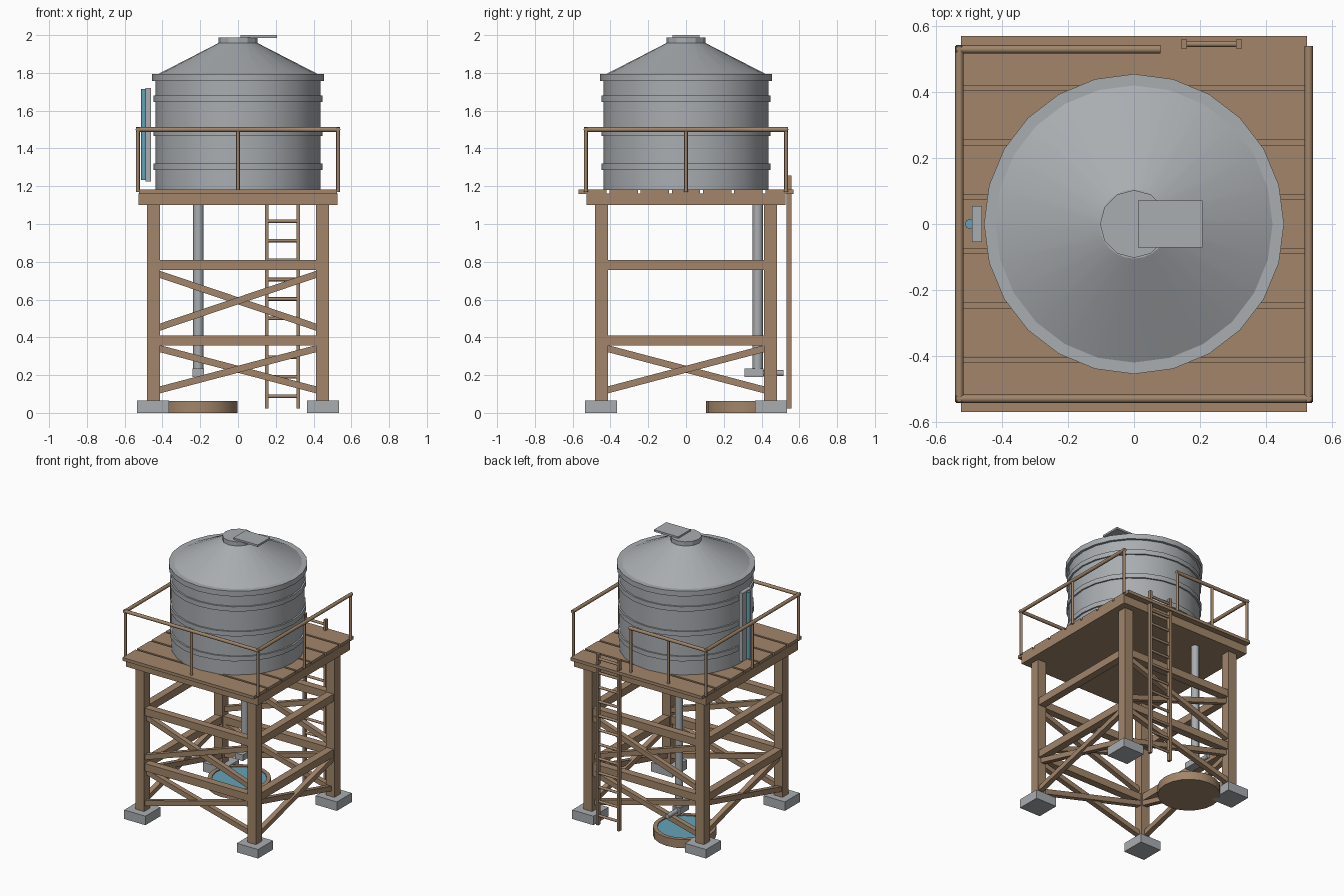
import bpy, bmesh, math
from mathutils import Vector

cube = bpy.data.objects.get("Cube")
if cube:
    bpy.data.objects.remove(cube, do_unlink=True)


def material(name, rgb):
    m = bpy.data.materials.new(name)
    m.use_nodes = True
    m.diffuse_color = (*rgb, 1)
    bsdf = next(n for n in m.node_tree.nodes if n.type == 'BSDF_PRINCIPLED')
    bsdf.inputs["Base Color"].default_value = (*rgb, 1)
    return m


WOOD = material("weathered wood", (0.36, 0.235, 0.145))
METAL = material("grey metal", (0.40, 0.42, 0.44))
WATER = material("water blue", (0.13, 0.36, 0.48))


def finish(name, bm, mat, smooth=None):
    bmesh.ops.recalc_face_normals(bm, faces=bm.faces)
    mesh = bpy.data.meshes.new(name)
    bm.to_mesh(mesh)
    bm.free()
    mesh.materials.append(mat)
    ob = bpy.data.objects.new(name, mesh)
    bpy.context.collection.objects.link(ob)
    if smooth:
        bpy.ops.object.select_all(action='DESELECT')
        ob.select_set(True)
        bpy.context.view_layer.objects.active = ob
        bpy.ops.object.shade_smooth_by_angle(angle=math.radians(smooth))
    return ob


def box(name, centre, size, mat):
    bm = bmesh.new()
    bmesh.ops.create_cube(bm, size=1)
    bmesh.ops.scale(bm, vec=size, verts=bm.verts)
    bmesh.ops.translate(bm, vec=centre, verts=bm.verts)
    return finish(name, bm, mat)


def aim(bm, a, b):
    # Turn a shape lying along z so that it runs from a to b
    rot = (b - a).to_track_quat('Z', 'Y').to_matrix()
    bmesh.ops.rotate(bm, matrix=rot, verts=bm.verts)
    bmesh.ops.translate(bm, vec=(a + b) / 2, verts=bm.verts)


def beam(name, a, b, thick, mat):
    a, b = Vector(a), Vector(b)
    bm = bmesh.new()
    bmesh.ops.create_cube(bm, size=1)
    bmesh.ops.scale(bm, vec=(thick, thick, (b - a).length), verts=bm.verts)
    aim(bm, a, b)
    return finish(name, bm, mat)


def rod(name, a, b, radius, mat, sides=8):
    a, b = Vector(a), Vector(b)
    bm = bmesh.new()
    bmesh.ops.create_cone(bm, cap_ends=True, segments=sides, radius1=radius,
                          radius2=radius, depth=(b - a).length)
    aim(bm, a, b)
    return finish(name, bm, mat, 50)


def lathe(name, profile, sides, mat, centre=(0, 0), smooth=20):
    # Revolve (radius, height) points about the vertical axis
    bm = bmesh.new()
    vs = [bm.verts.new((r, 0, z)) for r, z in profile]
    es = [bm.edges.new(pair) for pair in zip(vs, vs[1:])]
    bmesh.ops.spin(bm, geom=vs + es, cent=(0, 0, 0), axis=(0, 0, 1),
                   angle=math.tau, steps=sides)
    bmesh.ops.remove_doubles(bm, verts=bm.verts, dist=0.0005)
    bmesh.ops.translate(bm, vec=(*centre, 0), verts=bm.verts)
    return finish(name, bm, mat, smooth)


# Footings and legs
LEG = 0.447
for sx in (-1, 1):
    for sy in (-1, 1):
        box("footing", (sx * 0.45, sy * 0.45, 0.0325), (0.17, 0.17, 0.065), METAL)
        box("leg", (sx * LEG, sy * LEG, 0.585), (0.068, 0.068, 1.05), WOOD)

# Horizontal girts on all sides; upper cross braces on front and back only
for s in (-1, 1):
    for along_x in (True, False):
        def side(t, z, off=0):
            d = s * (LEG + off)
            return (t, d, z) if along_x else (d, t, z)
        for z in (0.383, 0.783):
            beam("girt", side(-0.43, z), side(0.43, z), 0.054, WOOD)
        spans = [(0.115, 0.347)] + ([(0.445, 0.742)] if along_x else [])
        for low, high in spans:
            for d in (-1, 1):
                beam("cross_brace", side(-0.44 * d, low, 0.008 * d),
                     side(0.44 * d, high, 0.008 * d), 0.036, WOOD)

# Deck frame and planks
box("deck_frame", (0, 0, 1.131), (1.055, 1.055, 0.062), WOOD)
for i in range(-3, 4):
    box("deck_plank", (0, i * 0.165, 1.171), (1.05, 0.15, 0.022), WOOD)

# Railings: three full sides and a shorter back run beside the ladder
E, TOP = 0.53, 1.5
runs = [((-E, -E), (E, -E)), ((-E, -E), (-E, E)), ((E, -E), (E, E)), ((-E, E), (0.07, E))]
posts = set()
for a, b in runs:
    a, b = Vector(a), Vector(b)
    ext = (b - a).normalized() * 0.01
    rod("hand_rail", (*(a - ext), TOP), (*(b + ext), TOP), 0.0125, WOOD)
    for p in (a, (a + b) / 2, b):
        posts.add((round(p.x, 3), round(p.y, 3)))
for x, y in sorted(posts):
    rod("rail_post", (x, y, 1.17), (x, y, TOP), 0.01, WOOD)

# Ladder
for x in (0.152, 0.319):
    box("ladder_rail", (x, 0.546, 0.64), (0.018, 0.026, 1.235), WOOD)
for i in range(12):
    z = 0.088 + i * 0.103
    rod("ladder_rung", (0.152, 0.546, z), (0.319, 0.546, z), 0.0095, WOOD)

# Tank: wall, bands, rim, roof and hatch
lathe("tank_wall", [(0, 1.18), (0.437, 1.18), (0.437, 1.77), (0, 1.77)], 24, METAL)


def ring(name, low, high, radius):
    lathe(name, [(0.42, low), (radius, low), (radius, high), (0.42, high), (0.42, low)],
          24, METAL)


for z in (1.302, 1.482, 1.662):
    ring("tank_band", z - 0.017, z + 0.017, 0.448)
ring("tank_rim", 1.757, 1.795, 0.455)
lathe("tank_roof", [(0.43, 1.79), (0.105, 1.957), (0, 1.957)], 24, METAL)
lathe("hatch_collar", [(0.103, 1.945), (0.103, 1.988), (0, 1.988)], 12, METAL)
box("hatch_lid", (0.11, 0, 1.993), (0.195, 0.142, 0.014), METAL)

# Level gauge on the tank side
box("gauge_board", (-0.476, 0, 1.473), (0.03, 0.11, 0.495), METAL)
rod("gauge_tube", (-0.498, 0, 1.232), (-0.498, 0, 1.714), 0.015, WATER)

# Outlet pipe with valve and spout
PX, PY = -0.21, 0.38
rod("outlet_pipe", (PX, PY, 0.2), (PX, PY, 1.12), 0.027, METAL, 12)
box("valve", (PX, 0.36, 0.212), (0.062, 0.1, 0.044), METAL)
rod("spout", (PX, 0.4, 0.21), (PX, 0.515, 0.21), 0.016, METAL)

# Shallow trough with water
POND = (PX, 0.315)
lathe("trough", [(0, 0), (0.208, 0), (0.208, 0.062), (0.18, 0.062), (0.18, 0.045), (0, 0.045)],
      20, WOOD, POND)
lathe("trough_water", [(0, 0.046), (0.181, 0.046), (0.181, 0.055), (0, 0.055)], 20, WATER, POND)
